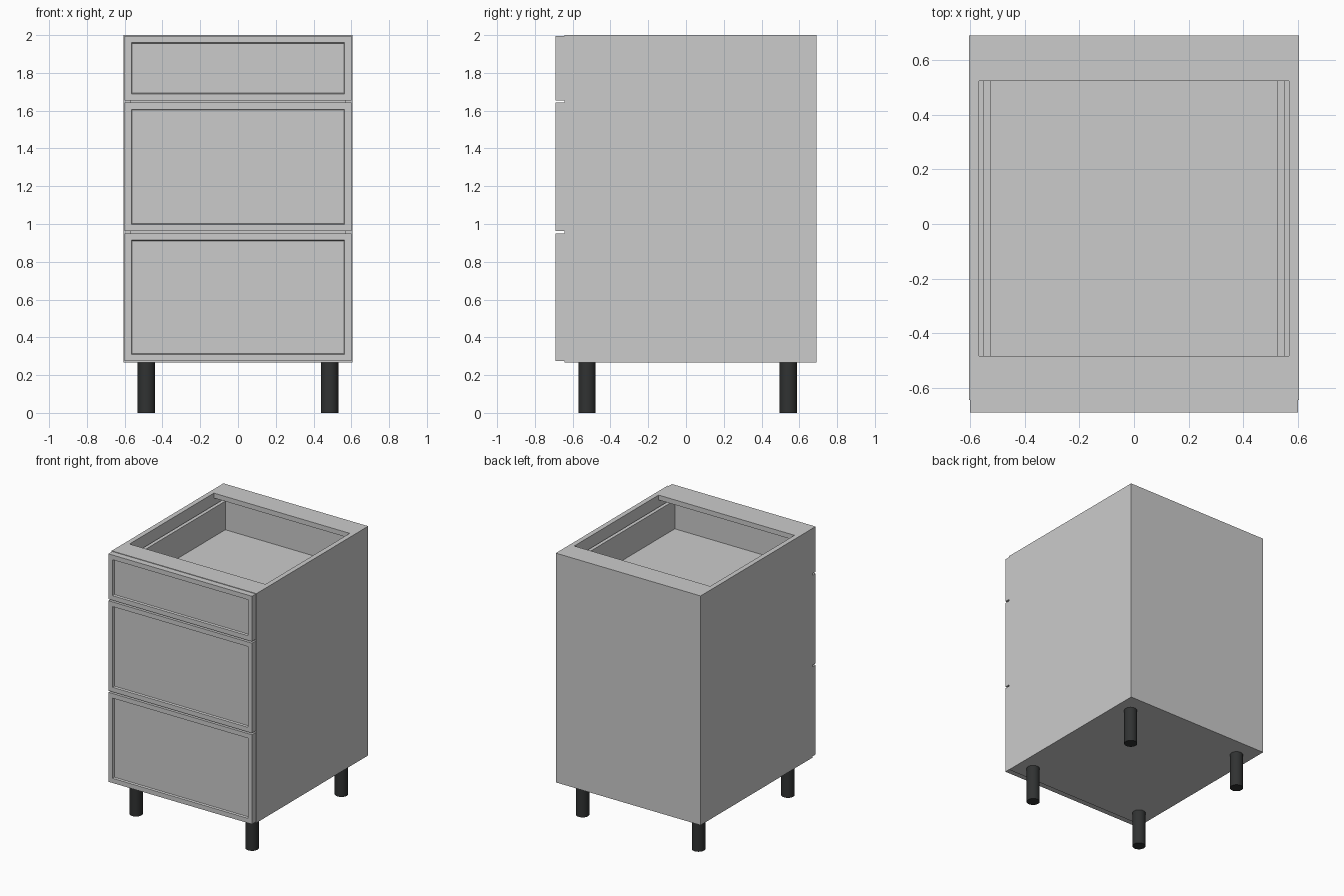
import bpy, bmesh

if "Cube" in bpy.data.objects:
    bpy.data.objects.remove(bpy.data.objects["Cube"])

HALF_W, BACK, CARCASS_FRONT, FRONT = 0.605, 0.69, -0.644, -0.69
BASE, TOP, T = 0.268, 2.0, 0.037


def finish(name, bm):
    mesh = bpy.data.meshes.new(name)
    bmesh.ops.recalc_face_normals(bm, faces=bm.faces)
    bm.to_mesh(mesh)
    bm.free()
    obj = bpy.data.objects.new(name, mesh)
    bpy.context.collection.objects.link(obj)
    return obj


def box_mesh(x, y, z):
    bm = bmesh.new()
    bmesh.ops.create_cube(bm, size=1)
    for v in bm.verts:
        v.co = [lo + (c + 0.5) * (hi - lo) for c, (lo, hi) in zip(v.co, (x, y, z))]
    bm.normal_update()
    return bm


def box(name, x, y, z):
    return finish(name, box_mesh(x, y, z))


def side_pair(name, x0, x1, y, z):
    box(name + "_right", (x0, x1), y, z)
    box(name + "_left", (-x1, -x0), y, z)


# Carcass: sides, floor, back and two top rails
IN = HALF_W - T
side_pair("side_panel", IN, HALF_W, (CARCASS_FRONT, BACK), (BASE, TOP))
box("floor_panel", (-IN, IN), (CARCASS_FRONT, BACK), (BASE, BASE + T))
box("back_panel", (-IN, IN), (BACK - T, BACK), (BASE + T, TOP - T))
box("front_top_rail", (-IN, IN), (CARCASS_FRONT, -0.484), (TOP - T, TOP))
box("back_top_rail", (-IN, IN), (0.523, BACK), (TOP - T, TOP))


def drawer_front(name, z0, z1):
    # Slab with a recessed centre panel
    bm = box_mesh((-0.6, 0.6), (FRONT, CARCASS_FRONT), (z0, z1))
    face = min(bm.faces, key=lambda f: f.calc_center_median().y)
    bmesh.ops.inset_region(bm, faces=[face], thickness=0.05)
    bmesh.ops.inset_region(bm, faces=[face], thickness=0.006)
    for v in face.verts:
        v.co.y += 0.014
    finish(name, bm)


def drawer(label, z0, z1):
    drawer_front(label + "_drawer_front", z0, z1)
    # Open-topped box behind the front
    outer, inner, back = 0.553, 0.526, 0.626
    low, high = z0 + 0.025, z1 - 0.075
    side_pair(label + "_drawer_side", inner, outer, (CARCASS_FRONT, back), (low, high))
    box(label + "_drawer_back", (-inner, inner), (0.60, back), (low, high))
    box(label + "_drawer_inner_front", (-inner, inner),
        (CARCASS_FRONT, CARCASS_FRONT + 0.026), (low, high))
    box(label + "_drawer_floor", (-inner, inner),
        (CARCASS_FRONT + 0.026, 0.60), (low, low + 0.026))


for label, z0, z1 in (("top", 1.654, 1.996), ("middle", 0.962, 1.642), ("bottom", 0.274, 0.950)):
    drawer(label, z0, z1)

# Round black legs
black = bpy.data.materials.new("black_plastic")
black.diffuse_color = (0.03, 0.032, 0.032, 1)
black.use_nodes = True
black.node_tree.nodes["Principled BSDF"].inputs["Base Color"].default_value = black.diffuse_color
for row, y in (("front", -0.524), ("back", 0.542)):
    for side, x in (("left", -0.485), ("right", 0.485)):
        bpy.ops.mesh.primitive_cylinder_add(vertices=32, radius=0.046, depth=BASE,
                                            location=(x, y, BASE / 2))
        leg = bpy.context.object
        leg.name = f"{row}_{side}_leg"
        leg.data.materials.append(black)
        bpy.ops.object.shade_smooth_by_angle()
